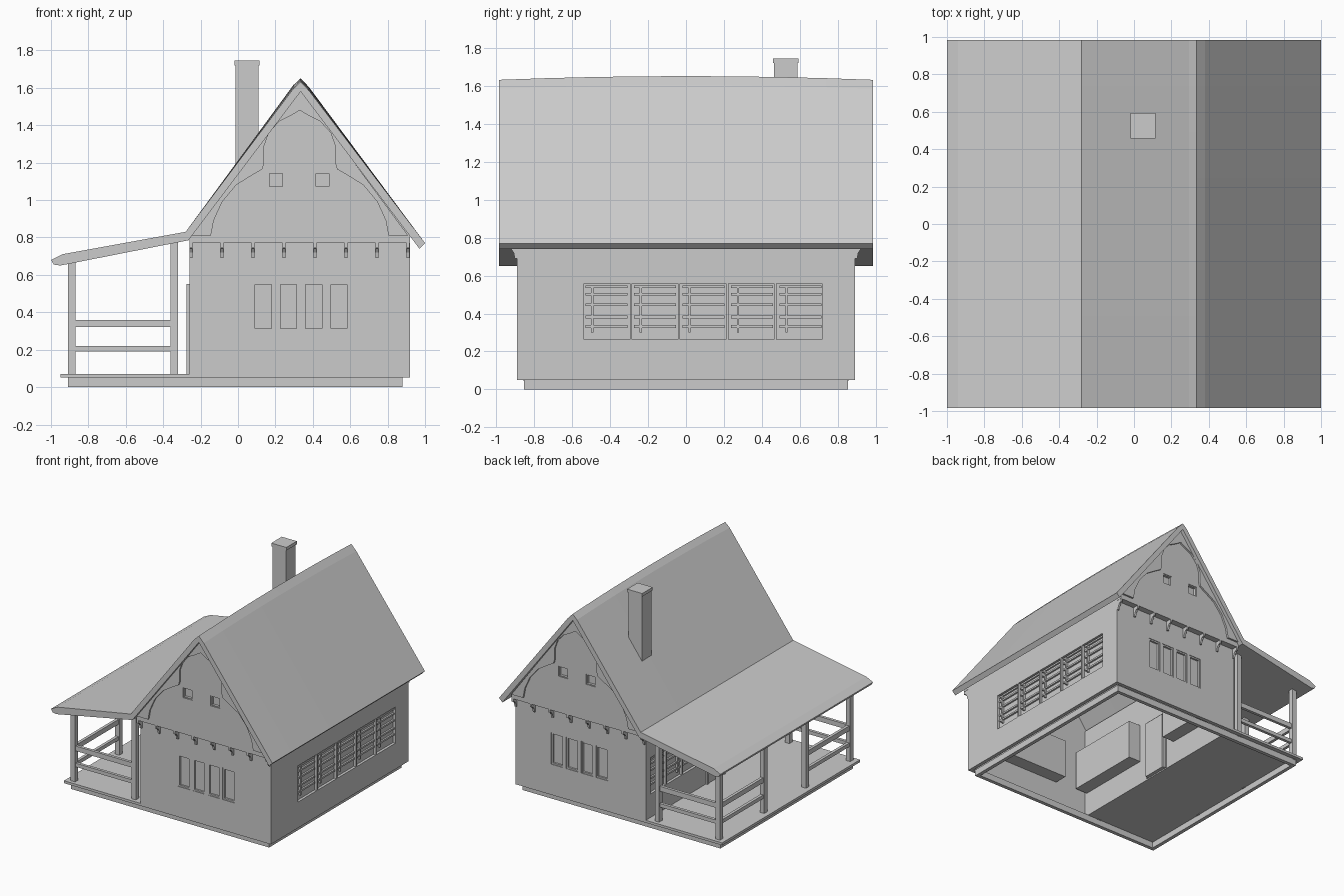
import bpy, bmesh
from mathutils import Vector

cube = bpy.data.objects.get("Cube")
if cube:
    bpy.data.objects.remove(cube, do_unlink=True)

grey = bpy.data.materials.new("plain grey")
grey.use_nodes = True
COLOUR = (0.6, 0.6, 0.6, 1)
grey.diffuse_color = COLOUR
grey.node_tree.nodes["Principled BSDF"].inputs["Base Color"].default_value = COLOUR


def finish(name, bm):
    bmesh.ops.recalc_face_normals(bm, faces=bm.faces)
    mesh = bpy.data.meshes.new(name)
    bm.to_mesh(mesh)
    bm.free()
    mesh.materials.append(grey)
    obj = bpy.data.objects.new(name, mesh)
    bpy.context.collection.objects.link(obj)
    return obj


def add_box(bm, xs, ys, zs):
    geom = bmesh.ops.create_cube(bm, size=1)["verts"]
    for v in geom:
        v.co = Vector([(r[0] + r[1]) / 2 + c * (r[1] - r[0])
                       for c, r in zip(v.co, (xs, ys, zs))])


def boxes(name, items):
    bm = bmesh.new()
    for item in items:
        add_box(bm, *item)
    return finish(name, bm)


def loft(bm, rings):
    """Join closed rings of points and cap both ends."""
    rows = [[bm.verts.new(p) for p in ring] for ring in rings]
    n = len(rows[0])
    for a, b in zip(rows, rows[1:]):
        for i in range(n):
            j = (i + 1) % n
            bm.faces.new((a[i], a[j], b[j], b[i]))
    bm.faces.new(rows[0])
    bm.faces.new(rows[-1])


def cut(obj, items):
    cutter = boxes("cutter", items)
    cutter.hide_render = True
    mod = obj.modifiers.new("openings", 'BOOLEAN')
    mod.operation, mod.solver, mod.object = 'DIFFERENCE', 'EXACT', cutter
    bpy.context.view_layer.objects.active = obj
    bpy.ops.object.modifier_apply(modifier=mod.name)
    bpy.data.objects.remove(cutter, do_unlink=True)


def tube(name, xs, ys, zs, t):
    """Rectangular wall ring, open at top and bottom."""
    (x0, x1), (y0, y1) = xs, ys
    obj = boxes(name, [(xs, ys, zs)])
    cut(obj, [((x0 + t, x1 - t), (y0 + t, y1 - t), (zs[0] - 1, zs[1] + 1))])
    return obj


MID = 0.33            # centre line of the house
X0, X1, Y = -0.26, 0.92, 0.89
BASE, GABLE = 0.05, 0.77
SILL, HEAD = 0.25, 0.57

# Plinth, porch floor and hollow walls
tube("plinth", (-0.91, 0.88), (-0.855, 0.855), (0, 0.052), 0.03)
boxes("porch_floor", [((-0.95, X0 + 0.01), (-Y, Y), (BASE, 0.07))])
walls = tube("walls", (X0, X1), (-Y, Y), (BASE, 0.81), 0.03)

# Window openings
panes = [0.08 + 0.135 * i for i in range(4)]
side_windows = [("left_window", 1, -0.55, 0.73, 5),
                ("right_front_window", -1, -0.84, -0.2, 3),
                ("right_back_window", -1, 0.2, 0.84, 3)]
openings = []
for s in (-1, 1):
    for x in panes:
        ys = sorted((s * (Y - 0.1), s * (Y + 0.1)))
        openings.append(((x, x + 0.11), ys, (0.3, 0.56)))
for name, s, a, b, n in side_windows:
    wall_x = X1 if s > 0 else X0
    openings.append(((wall_x - 0.1, wall_x + 0.1), (a, b), (SILL, HEAD)))
cut(walls, openings)

# End windows: inner box and a slim frame for every pane
for s, side in ((-1, "front"), (1, "back")):
    def depth(a, b):
        return sorted((s * (Y - a), s * (Y - b)))
    boxes(side + "_window_box", [((0.06, 0.615), depth(0.02, 0.14), (SILL, HEAD))])
    bars = []
    for x in panes:
        for bx in (x, x + 0.098):
            bars.append(((bx, bx + 0.012), depth(0.004, 0.025), (0.3, 0.56)))
        for z in (0.3, 0.548):
            bars.append(((x, x + 0.11), depth(0.005, 0.025), (z, z + 0.012)))
    boxes(side + "_window_frames", bars)

# Side windows: inner box, mullions and slats
for name, s, a, b, n in side_windows:
    wall_x = X1 if s > 0 else X0

    def depth(p, q):
        return sorted((wall_x - s * p, wall_x - s * q))
    boxes(name + "_box", [(depth(0.022, 0.14), (a, b), (SILL, HEAD))])
    step = (b - a) / n
    bars = [(depth(0, 0.03), (y - 0.006, y + 0.006), (SILL, HEAD))
            for y in [a + 0.006 + (step - 0.012 / n) * i for i in range(n + 1)]]
    bars += [(depth(0, 0.03), (a, b), (z, z + 0.012)) for z in (SILL, HEAD - 0.012)]
    for i in range(n):
        y = a + step * i
        bars += [(depth(0.008, 0.03), (y + 0.02, y + step - 0.015), (z, z + 0.014))
                 for z in (0.325, 0.375, 0.44, 0.495, 0.535)]
        bars.append((depth(0.004, 0.03), (y + 0.05, y + 0.062), (0.3, 0.54)))
    boxes(name + "_lattice", bars)

# Porch door
boxes("door", [((X0 - 0.008, X0 + 0.06), (-0.1, 0.1), (0.06, 0.53))])
boxes("door_frame", [((X0 - 0.015, X0 + 0.04), (y, y + 0.02), (0.06, 0.55))
                     for y in (-0.115, 0.095)]
      + [((X0 - 0.015, X0 + 0.04), (-0.115, 0.115), (0.53, 0.55))])

# Gables, curved trim boards, attic windows and corbels on both ends
bell = [(-0.145, 0.81), (-0.13, 0.89), (-0.085, 0.99), (-0.01, 1.08), (0.07, 1.13),
        (0.13, 1.165), (0.14, 1.2), (0.14, 1.29), (0.165, 1.36), (0.22, 1.42),
        (0.28, 1.45), (MID, 1.48)]
trim = [(MID, 1.595), (-0.25, 0.81)] + bell
corbel = [(0, 0.69), (0.012, 0.69), (0.018, 0.72), (0.032, 0.74), (0.05, 0.745),
          (0.05, GABLE), (0, GABLE)]
attic = ((0.16, 0.245), (0.41, 0.495))
for s, side in ((-1, "front"), (1, "back")):
    outline = [(X0, GABLE), (X1, GABLE), (X1, 0.81), (MID, 1.6), (X0, 0.81)]
    bm = bmesh.new()
    loft(bm, [[(x, s * y, z) for x, z in outline] for y in (Y - 0.03, Y + 0.05)])
    gable = finish(side + "_gable", bm)
    ys = sorted((s * (Y + 0.025), s * (Y + 0.1)))
    cut(gable, [(xs, ys, (1.065, 1.15)) for xs in attic])

    frame_y = sorted((s * (Y + 0.02), s * (Y + 0.045)))
    bars = []
    for a, b in attic:
        bars += [((x, x + 0.008), frame_y, (1.065, 1.15)) for x in (a, b - 0.008)]
        bars += [((a, b), frame_y, (z, z + 0.008)) for z in (1.065, 1.142)]
    boxes(side + "_attic_frames", bars)

    bm = bmesh.new()
    for m in (1, -1):
        loft(bm, [[(MID + m * (x - MID), s * y, z) for x, z in trim]
                  for y in (Y + 0.045, Y + 0.065)])
    finish(side + "_gable_trim", bm)

    bm = bmesh.new()
    for i in range(8):
        x = X0 + 0.01 + i * (X1 - X0 - 0.02) / 7
        loft(bm, [[(x + w, s * (Y + d), z) for d, z in corbel] for w in (-0.008, 0.008)])
    finish(side + "_corbels", bm)

# Roof: one section swept along the house with a slightly arched ridge
section = [(-1, 0.68), (-0.94, 0.71), (-0.28, 0.83), (0.295, 1.595), (0.335, 1.632),
           (0.38, 1.585), (1, 0.77), (0.97, 0.74), (0.335, 1.58), (-0.265, 0.785),
           (-0.95, 0.65), (-0.985, 0.655)]
bm = bmesh.new()
rings = []
for i in range(9):
    t = i / 4 - 1
    rings.append([(x, t * 0.985, z + 0.02 * (1 - t * t) * max(0, (z - 0.85) / 0.8))
                  for x, z in section])
loft(bm, rings)
finish("roof", bm)

# Chimney
boxes("chimney", [((-0.014, 0.11), (0.465, 0.588), (1.1, 1.725))])
boxes("chimney_cap", [((-0.02, 0.116), (0.458, 0.594), (1.72, 1.745))])

# Porch posts and rails
OUT, INN, END, GATE = -0.89, -0.34, 0.84, 0.27
R = 0.02
posts, rails = [], []
for s in (-1, 1):
    for x, y, top in ((OUT, END, 0.68), (OUT, GATE, 0.68), (INN, END, 0.78)):
        posts.append(((x - R, x + R), (s * y - R, s * y + R), (BASE - 0.003, top)))
    for z0, z1 in ((0.19, 0.22), (0.32, 0.36)):
        rails.append(((OUT, INN), (s * END - 0.012, s * END + 0.012), (z0, z1)))
        rails.append(((OUT - 0.012, OUT + 0.012), sorted((s * GATE, s * END)), (z0, z1)))
boxes("porch_posts", posts)
boxes("porch_rails", rails)
